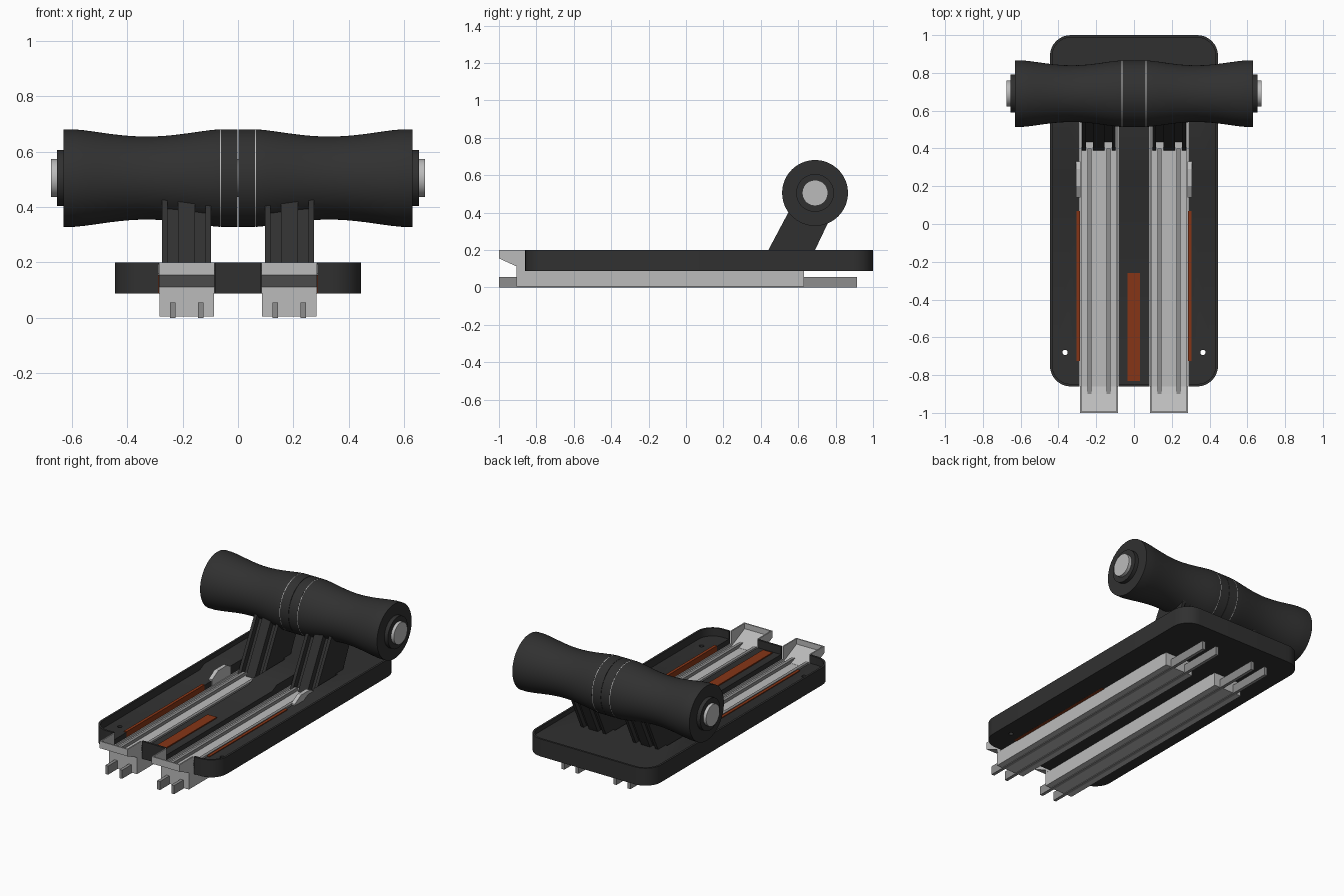
import bpy, bmesh, math
from mathutils import Matrix, Vector

if "Cube" in bpy.data.objects:
    bpy.data.objects.remove(bpy.data.objects["Cube"])


def mat(name, r, g, b):
    m = bpy.data.materials.new(name)
    m.diffuse_color = (r, g, b, 1)
    m.use_nodes = True
    m.node_tree.nodes["Principled BSDF"].inputs["Base Color"].default_value = m.diffuse_color
    return m


BLACK = mat("black plastic", 0.03, 0.03, 0.03)
LIGHT = mat("light grey metal", 0.50, 0.50, 0.50)
GREY = mat("mid grey metal", 0.27, 0.27, 0.27)
BROWN = mat("rust brown", 0.24, 0.036, 0.008)


def finish(name, bm, material):
    bmesh.ops.recalc_face_normals(bm, faces=bm.faces)
    me = bpy.data.meshes.new(name)
    bm.to_mesh(me)
    bm.free()
    ob = bpy.data.objects.new(name, me)
    bpy.context.collection.objects.link(ob)
    me.materials.append(material)
    return ob


def prism(name, pts, lo, hi, material, axis="z"):
    """Extrude a 2D outline: (x,y) along z, or (y,z) along x."""
    bm = bmesh.new()
    co = (lambda p: (p[0], p[1], lo)) if axis == "z" else (lambda p: (lo, p[0], p[1]))
    f = bm.faces.new([bm.verts.new(co(p)) for p in pts])
    r = bmesh.ops.extrude_face_region(bm, geom=[f])
    d = (0, 0, hi - lo) if axis == "z" else (hi - lo, 0, 0)
    bmesh.ops.translate(bm, vec=d, verts=[v for v in r["geom"] if isinstance(v, bmesh.types.BMVert)])
    return finish(name, bm, material)


def box(name, x, y, z, material):
    return prism(name, [(x[0], y[0]), (x[1], y[0]), (x[1], y[1]), (x[0], y[1])], z[0], z[1], material)


def rounded(x, y0, y1, r, n=8):
    pts = []
    for i, (cx, cy) in enumerate([(x - r, y1 - r), (r - x, y1 - r), (r - x, y0 + r), (x - r, y0 + r)]):
        for k in range(n + 1):
            a = (i + k / n) * math.pi / 2
            pts.append((cx + r * math.cos(a), cy + r * math.sin(a)))
    return pts


def mirror(ob):
    """Copy a part across x = 0."""
    m = ob.modifiers.new("mirror", "MIRROR")
    m.use_axis = (True, False, False)
    return ob


def smooth(ob):
    bpy.ops.object.select_all(action="DESELECT")
    ob.select_set(True)
    bpy.context.view_layer.objects.active = ob
    bpy.ops.object.shade_smooth_by_angle(angle=math.radians(30))


def lathe(name, prof, material, n=64):
    """Turn an (x, radius) profile about the handle axis."""
    bm = bmesh.new()
    c = Vector((0, 0.69, 0.505))
    vs = [bm.verts.new(c + Vector((x, 0, r))) for x, r in prof]
    es = [bm.edges.new((a, b)) for a, b in zip(vs, vs[1:])]
    bmesh.ops.spin(bm, geom=vs + es, cent=c, axis=(1, 0, 0), angle=2 * math.pi, steps=n, use_duplicate=False)
    bmesh.ops.remove_doubles(bm, verts=bm.verts, dist=1e-5)
    ob = finish(name, bm, material)
    smooth(ob)
    return ob


def cut(target, cutter):
    m = target.modifiers.new("cut", "BOOLEAN")
    m.operation = "DIFFERENCE"
    m.solver = "EXACT"
    m.object = cutter
    cutter.hide_render = True
    bpy.context.view_layer.objects.active = target
    bpy.ops.object.modifier_apply(modifier=m.name)
    bpy.data.objects.remove(cutter)


# tray with a thin rim and a floor that steps up toward the back
tray = prism("tray", rounded(0.445, -0.86, 1.0, 0.11), 0.088, 0.2, BLACK)
inner = prism("tray_hollow_cutter", rounded(0.432, -0.847, 0.987, 0.097), 0.15, 0.3, BLACK)
bm = bmesh.new()
bm.from_mesh(inner.data)
for y in (0.23, 0.275):
    bmesh.ops.bisect_plane(bm, geom=bm.verts[:] + bm.edges[:] + bm.faces[:], plane_co=(0, y, 0), plane_no=(0, 1, 0))
for v in bm.verts:
    if v.co.z < 0.2 and v.co.y > 0.27:
        v.co.z = 0.172
bm.to_mesh(inner.data)
bm.free()
cut(tray, inner)

# rail slots and screw holes
for s in (-1, 1):
    xs = sorted((s * 0.083, s * 0.288))
    cut(tray, box("slot_cutter", xs, (-1.1, 0.6), (0, 0.4), BLACK))
    bm = bmesh.new()
    bmesh.ops.create_cone(bm, cap_ends=True, segments=20, radius1=0.014, radius2=0.014, depth=0.4,
                          matrix=Matrix.Translation((s * 0.365, -0.68, 0.12)))
    cut(tray, finish("hole_cutter", bm, BLACK))
smooth(tray)

# brown strips
box("centre_strip", (-0.034, 0.032), (-0.83, -0.26), (0.145, 0.157), BROWN)
mirror(box("side_strip", (0.286, 0.305), (-0.725, 0.07), (0.087, 0.155), BROWN))

# rails with low side walls
mirror(box("rail", (0.086, 0.284), (-0.905, 0.63), (0.004, 0.105), LIGHT))
for i, x in enumerate((0.086, 0.277)):
    mirror(box("rail_wall_%d" % i, (x, x + 0.007), (-0.905, 0.54), (0.1, 0.12), LIGHT))
for i, x in enumerate((0.135, 0.235)):
    mirror(box("rail_fin_%d" % i, (x - 0.01, x + 0.01), (-1.0, 0.915), (0, 0.055), GREY))
    mirror(box("rail_rib_%d" % i, (x - 0.01, x + 0.01), (-0.9, 0.4), (0.1, 0.125), GREY))

# hollow rail heads at the front
side = [(-1, 0.155), (-0.905, 0.112), (-0.905, 0.09), (-0.86, 0.09), (-0.86, 0.2), (-1, 0.2)]
for i, x in enumerate((0.085, 0.277)):
    mirror(prism("head_side_%d" % i, side, x, x + 0.008, LIGHT, "x"))
scoop = [(-1, 0.155), (-0.905, 0.112), (-0.905, 0.09), (-0.86, 0.09), (-0.86, 0.106),
         (-0.9, 0.122), (-0.992, 0.165), (-0.992, 0.2), (-1, 0.2)]
mirror(prism("head_scoop", scoop, 0.085, 0.285, LIGHT, "x"))

# side clips
clip = [(0.14, 0.1), (0.33, 0.1), (0.33, 0.175), (0.29, 0.195), (0.2, 0.195), (0.14, 0.16)]
mirror(prism("side_clip", clip, 0.282, 0.307, LIGHT, "x"))

# slanted arms: recessed web, outer flanges, middle rib
flange = [(0.382, 0.09), (0.635, 0.09), (0.69, 0.2), (0.79, 0.41), (0.6, 0.5)]
web = [(0.425, 0.09), (0.6, 0.09), (0.66, 0.2), (0.76, 0.41), (0.64, 0.5)]
for i, (x0, x1) in enumerate(((0.097, 0.117), (0.155, 0.217), (0.255, 0.275))):
    mirror(prism("arm_flange_%d" % i, flange, x0, x1, BLACK, "x"))
mirror(prism("arm_web", web, 0.117, 0.255, BLACK, "x"))

# handle: tube, collars, waisted grips, centre band with thin light rings
lathe("handle_tube", [(-0.675, 0), (-0.675, 0.069), (0.675, 0.069), (0.675, 0)], LIGHT)
curve = [(0.065, 0.176)]
for k in range(17):
    t = k / 16
    curve.append((0.07 + 0.52 * t, 0.176 - 0.026 * math.sin(math.pi * t) ** 1.3))
curve += [(0.63, 0.176)]
for s, label in ((-1, "left"), (1, "right")):
    lathe(label + "_grip", [(s * x, r) for x, r in [(0.065, 0.06)] + curve + [(0.63, 0.06)]], BLACK)
    lathe(label + "_collar", [(s * 0.6, 0.101), (s * 0.655, 0.101), (s * 0.655, 0.06)], BLACK)
    lathe(label + "_ring", [(s * 0.061, 0.06), (s * 0.061, 0.1755), (s * 0.065, 0.1755), (s * 0.065, 0.06)], LIGHT)
    lathe(label + "_band", [(s * 0.001, 0.06), (s * 0.001, 0.176), (s * 0.061, 0.176), (s * 0.061, 0.06)], BLACK)
